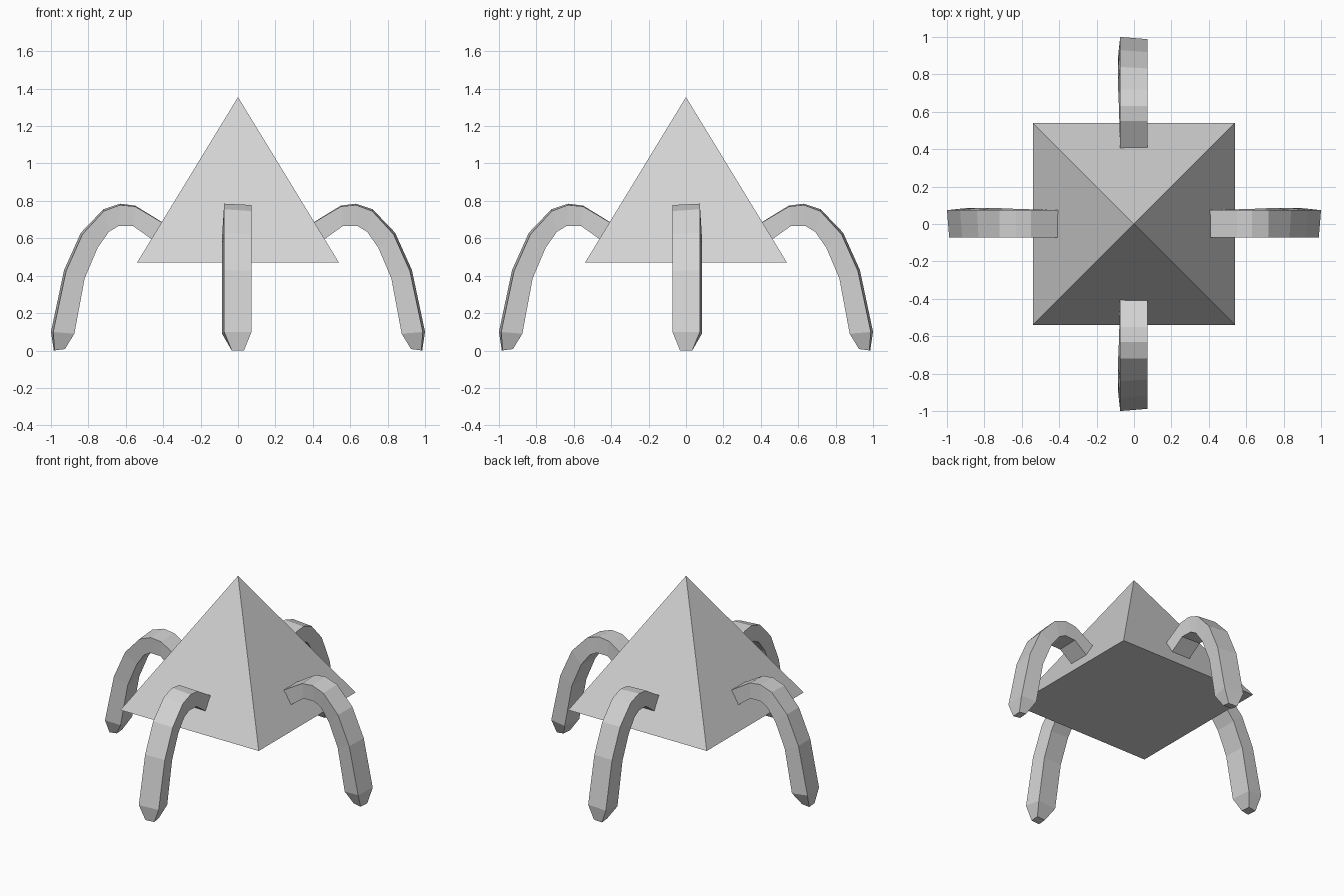
import bpy
import bmesh
from mathutils import Vector

cube = bpy.data.objects.get("Cube")
if cube:
    bpy.data.objects.remove(cube, do_unlink=True)

# Single flat grey
grey = bpy.data.materials.new("light_grey")
grey.use_nodes = True
colour = (0.65, 0.65, 0.65, 1.0)
grey.diffuse_color = colour
grey.node_tree.nodes["Principled BSDF"].inputs["Base Color"].default_value = colour


def finish(bm, name):
    bmesh.ops.recalc_face_normals(bm, faces=bm.faces)
    mesh = bpy.data.meshes.new(name)
    bm.to_mesh(mesh)
    bm.free()
    mesh.materials.append(grey)
    obj = bpy.data.objects.new(name, mesh)
    bpy.context.collection.objects.link(obj)
    return obj


# Pyramid body with a closed square base
HALF, BASE_Z, APEX_Z = 0.54, 0.47, 1.355
bm = bmesh.new()
base = [bm.verts.new((x * HALF, y * HALF, BASE_Z))
        for x, y in ((-1, -1), (1, -1), (1, 1), (-1, 1))]
apex = bm.verts.new((0, 0, APEX_Z))
bm.faces.new(base)
for i in range(4):
    bm.faces.new((base[i], base[(i + 1) % 4], apex))
finish(bm, "pyramid_body")

# Leg stations: outer (radius, z), inner (radius, z), twist, width scale
STATIONS = [
    ((0.33, 0.64), (0.39, 0.545), 0.0, 1.0),
    ((0.55, 0.775), (0.56, 0.665), 0.4, 1.0),
    ((0.63, 0.785), (0.64, 0.665), 0.6, 1.0),
    ((0.72, 0.755), (0.69, 0.635), 0.8, 1.0),
    ((0.84, 0.63), (0.75, 0.55), 1.0, 1.0),
    ((0.93, 0.43), (0.82, 0.385), 1.0, 1.0),
    ((1.00, 0.10), (0.875, 0.09), 1.0, 1.0),
    ((0.985, 0.0), (0.925, 0.008), 0.4, 0.45),
]


def leg(name, out, side):
    """Arched square leg; out points away from the body, side is its broad way."""
    out, side, up = Vector(out), Vector(side), Vector((0, 0, 1))
    bm = bmesh.new()
    rings = []
    for o, i, twist, scale in STATIONS:
        o, i = Vector(o), Vector(i)
        lean = (o - i).normalized() * 0.012 * twist
        skew = 0.012 * twist
        corners = ((o, 0.074), (o - lean, -0.072),
                   (i, -0.072 + skew), (i + lean, 0.074 + skew))
        rings.append([bm.verts.new(out * p.x + up * p.y + side * t * scale)
                      for p, t in corners])
    for a, b in zip(rings, rings[1:]):
        for k in range(4):
            n = (k + 1) % 4
            bm.faces.new((a[k], a[n], b[n], b[k]))
    bm.faces.new(rings[0])
    bm.faces.new(rings[-1])
    finish(bm, name)


# Four legs, opposite ones mirrored
leg("left_leg", (1, 0, 0), (0, 1, 0))
leg("right_leg", (-1, 0, 0), (0, 1, 0))
leg("front_leg", (0, -1, 0), (-1, 0, 0))
leg("back_leg", (0, 1, 0), (-1, 0, 0))
